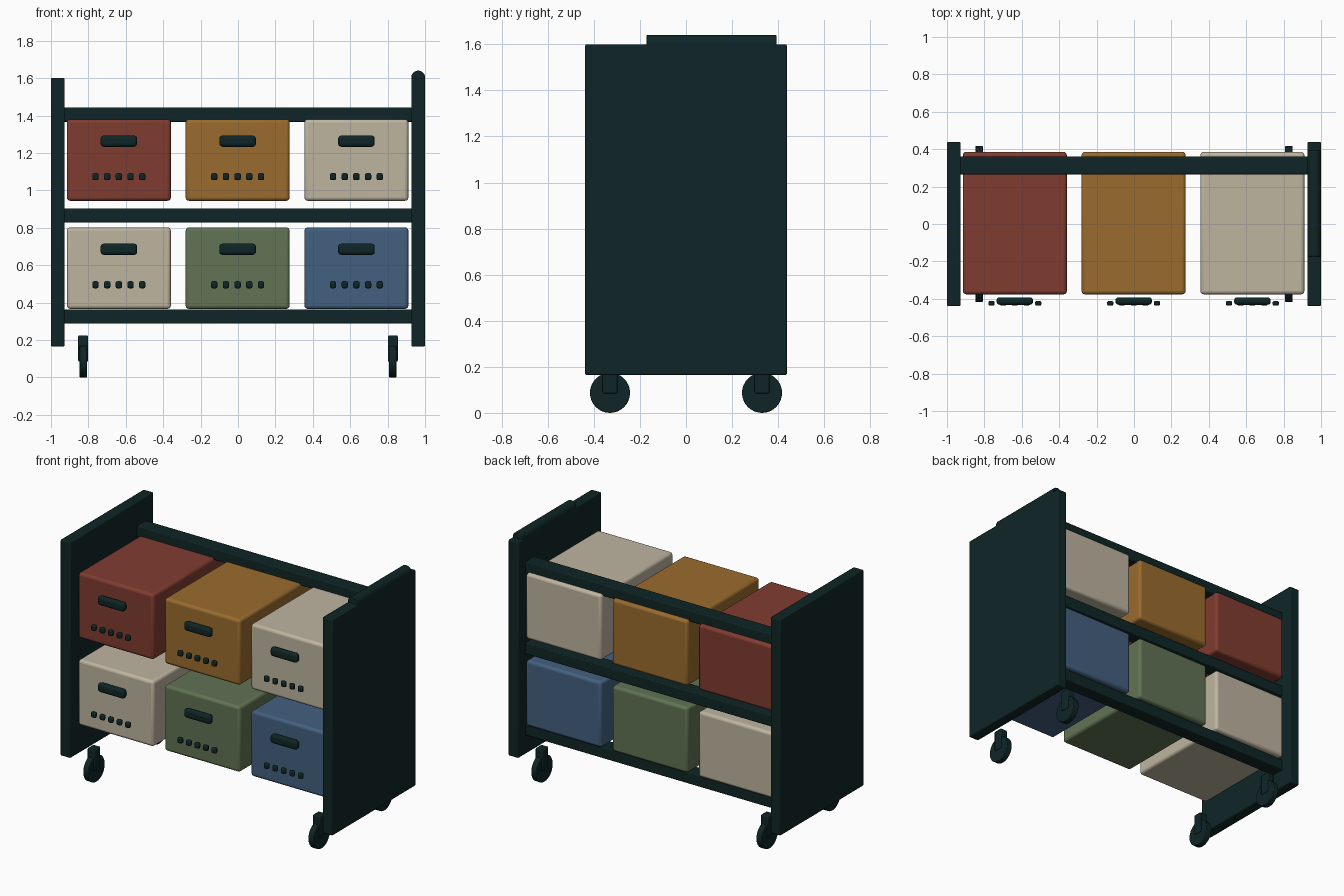
import bpy
import math

default = bpy.data.objects.get("Cube")
if default:
    bpy.data.objects.remove(default, do_unlink=True)


def material(name, r, g, b):
    """Flat material from 8-bit sRGB, stored as linear values."""
    rgb = [(c / 255 / 12.92) if c < 11 else ((c / 255 + 0.055) / 1.055) ** 2.4 for c in (r, g, b)]
    mat = bpy.data.materials.new(name)
    mat.use_nodes = True
    colour = (*rgb, 1.0)
    mat.diffuse_color = colour
    mat.node_tree.nodes["Principled BSDF"].inputs["Base Color"].default_value = colour
    return mat


DARK = material("dark teal", 15, 37, 38)
RED = material("brick red", 128, 60, 48)
MUSTARD = material("mustard", 154, 107, 46)
BEIGE = material("beige", 191, 181, 160)
GREEN = material("sage green", 97, 115, 84)
BLUE = material("slate blue", 68, 96, 128)


def finish(obj, name, mat, bevel, segments):
    obj.name = name
    obj.data.materials.append(mat)
    if bevel:
        mod = obj.modifiers.new("rounded edges", 'BEVEL')
        mod.width = bevel
        mod.segments = segments
        mod.limit_method = 'ANGLE'
    bpy.ops.object.shade_smooth_by_angle(angle=math.radians(35))
    return obj


def box(name, centre, size, mat, bevel=0.006, segments=2):
    bpy.ops.mesh.primitive_cube_add(size=1, location=centre)
    obj = bpy.context.object
    obj.scale = size
    bpy.ops.object.transform_apply(location=False, rotation=False, scale=True)
    return finish(obj, name, mat, bevel, segments)


def cylinder(name, centre, radius, depth, rotation, mat, bevel=0.004, sides=32):
    bpy.ops.mesh.primitive_cylinder_add(vertices=sides, radius=radius, depth=depth,
                                        location=centre, rotation=rotation)
    return finish(bpy.context.object, name, mat, bevel, 2)


# Side panels, with a round push handle along the top of the left one
for side, label in ((-1, "right"), (1, "left")):
    box(f"{label}_side_panel", (side * 0.9635, 0, 0.8825), (0.073, 0.876, 1.435), DARK)
cylinder("push_handle", (0.9635, 0.11, 1.603), 0.037, 0.565, (math.pi / 2, 0, 0), DARK)

# Rear cross rails
for label, z in (("bottom", 0.325), ("middle", 0.866), ("top", 1.404)):
    box(f"{label}_rail", (0, 0.313, z), (1.87, 0.095, 0.076), DARK)

# Storage bins with a grip and a row of five vent holes
rows = (("lower", 0.366, (BEIGE, GREEN, BLUE)), ("upper", 0.944, (RED, MUSTARD, BEIGE)))
for row, base, colours in rows:
    for i, colour in enumerate(colours):
        x = (i - 1) * 0.635 - 0.002
        tag = f"{row}_{('right', 'middle', 'left')[i]}"
        box(f"{tag}_bin", (x, 0.005, base + 0.218), (0.556, 0.762, 0.436), colour, 0.018, 3)
        box(f"{tag}_grip", (x, -0.412, base + 0.319), (0.196, 0.04, 0.06), DARK, 0.017, 3)
        for hole in range(5):
            box(f"{tag}_vent_{hole + 1}", (x + (hole - 2) * 0.0625, -0.424, base + 0.129),
                (0.034, 0.026, 0.038), DARK, 0.009)

# Casters: a fork block over each wheel
for sx, lr in ((-1, "right"), (1, "left")):
    for sy, fb in ((-1, "front"), (1, "back")):
        x, y = sx * 0.828, sy * 0.33
        box(f"{fb}_{lr}_caster_fork", (x, y, 0.154), (0.053, 0.064, 0.14), DARK)
        cylinder(f"{fb}_{lr}_caster_wheel", (x, y, 0.087), 0.087, 0.04,
                 (0, math.pi / 2, 0), DARK)
